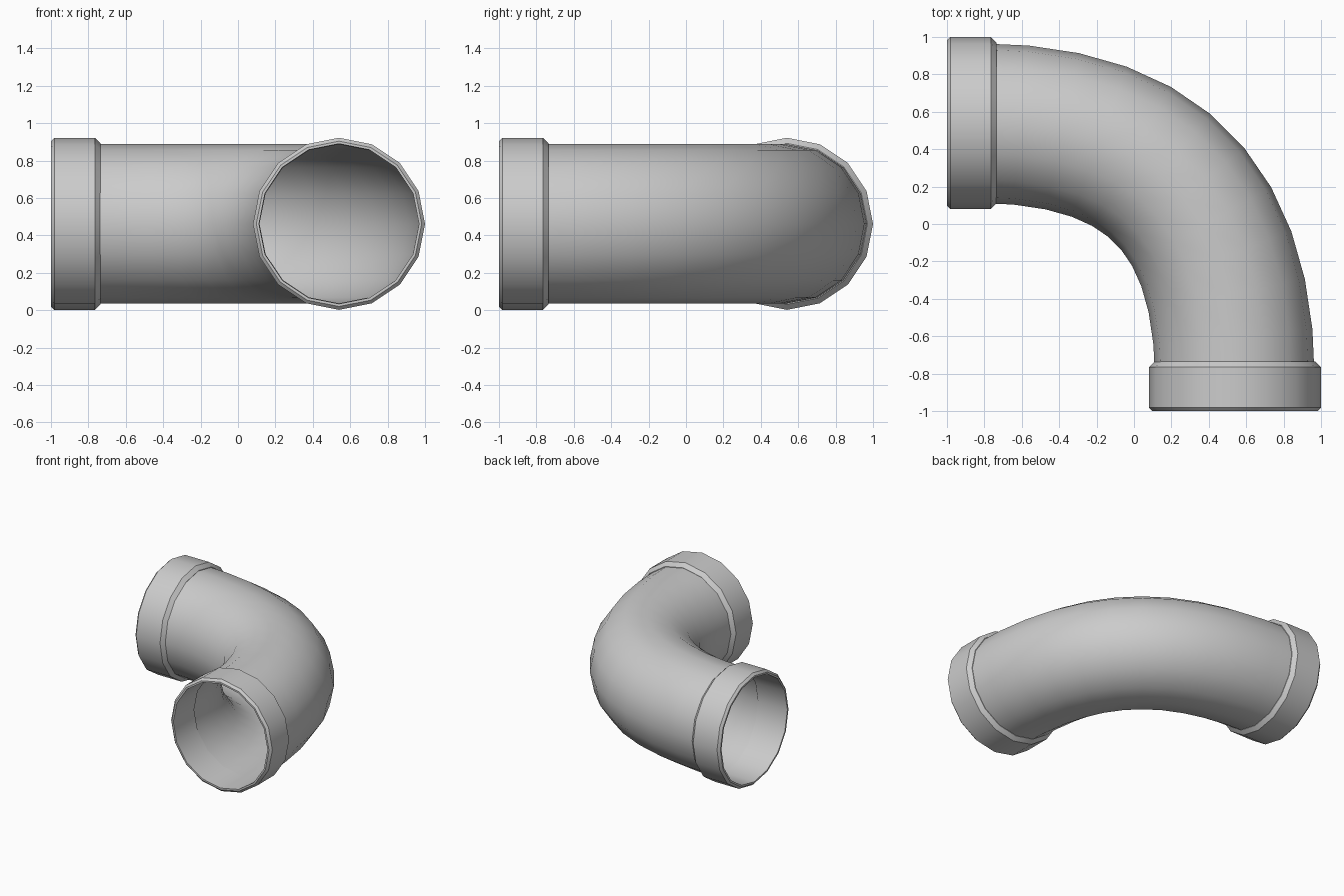
import bpy, bmesh, math
from mathutils import Matrix, Vector

if "Cube" in bpy.data.objects:
    bpy.data.objects.remove(bpy.data.objects["Cube"])

SIDES = 16
AXIS = 0.54      # offset of each pipe mouth's axis
ZC = 0.462       # height of the pipe's centre line
PIPE_R = 0.427
START = 0.85     # where the bent tube begins inside each collar
HANDLE = (4 * START - 0.556) / 3


def smooth(obj, angle):
    bpy.ops.object.select_all(action='DESELECT')
    obj.select_set(True)
    bpy.context.view_layer.objects.active = obj
    bpy.ops.object.shade_smooth_by_angle(angle=math.radians(angle))


# Bent tube: one bezier swept with a 16-sided circle
curve = bpy.data.curves.new("bent_pipe", 'CURVE')
curve.dimensions = '3D'
curve.resolution_u = 11
curve.bevel_depth = PIPE_R
curve.bevel_resolution = SIDES // 2 - 2
curve.use_fill_caps = False
spline = curve.splines.new('BEZIER')
spline.bezier_points.add(1)
ends = [(Vector((-START, AXIS, ZC)), Vector((HANDLE, 0, 0))),
        (Vector((AXIS, -START, ZC)), Vector((0, -HANDLE, 0)))]
for point, (co, tangent) in zip(spline.bezier_points, ends):
    point.handle_left_type = point.handle_right_type = 'FREE'
    point.co = co
    point.handle_left = co - tangent
    point.handle_right = co + tangent
pipe = bpy.data.objects.new("bent_pipe", curve)
bpy.context.collection.objects.link(pipe)
pipe.select_set(True)
bpy.context.view_layer.objects.active = pipe
bpy.ops.object.convert(target='MESH')
pipe = bpy.context.view_layer.objects.active
smooth(pipe, 50)

# Collar cross-section: (distance from mouth, radius)
PROFILE = [(0, 0.428), (0, 0.442), (0.018, 0.46), (0.235, 0.46),
           (0.265, 0.43), (0.265, 0.425)]


def collar(name, matrix):
    bm = bmesh.new()
    rings = []
    for d, r in PROFILE:
        rings.append([bm.verts.new((d, r * math.sin(a), r * math.cos(a)))
                      for a in (math.tau * i / SIDES for i in range(SIDES))])
    for k, ring in enumerate(rings):
        nxt = rings[(k + 1) % len(rings)]
        for i in range(SIDES):
            j = (i + 1) % SIDES
            bm.faces.new((ring[i], ring[j], nxt[j], nxt[i]))
    bm.transform(matrix)
    bmesh.ops.recalc_face_normals(bm, faces=bm.faces)
    mesh = bpy.data.meshes.new(name)
    bm.to_mesh(mesh)
    bm.free()
    obj = bpy.data.objects.new(name, mesh)
    bpy.context.collection.objects.link(obj)
    smooth(obj, 30)


# Collars on the left mouth and the front mouth
collar("left_collar", Matrix.Translation((-1, AXIS, ZC)))
collar("front_collar", Matrix.Translation((AXIS, -1, ZC)) @ Matrix.Rotation(math.pi / 2, 4, 'Z'))
